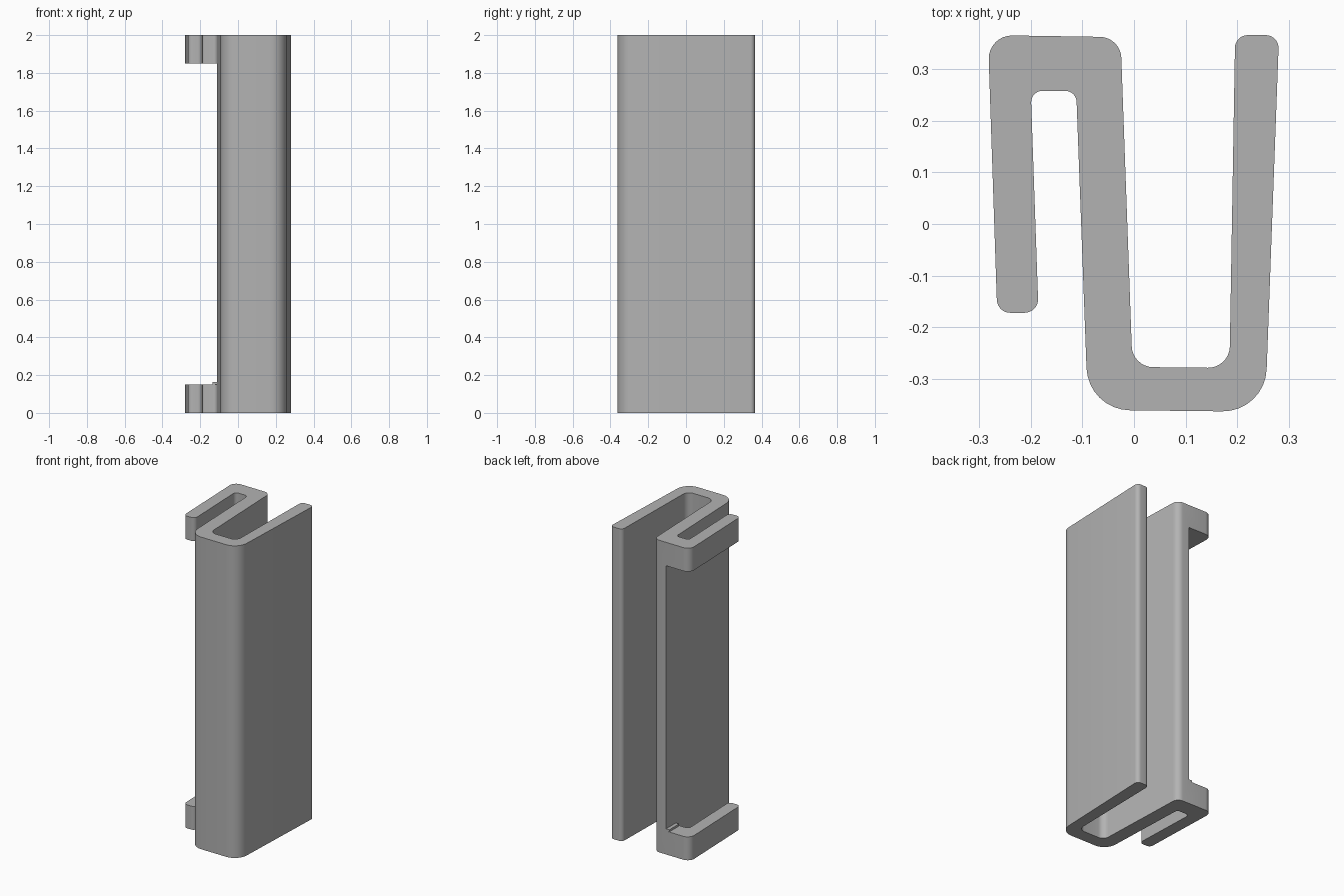
import bpy, bmesh, math
from mathutils import Vector

if "Cube" in bpy.data.objects:
    bpy.data.objects.remove(bpy.data.objects["Cube"])

HEIGHT = 2.0
TAB = 0.15  # height of the hooked tabs left at both ends

grey = bpy.data.materials.new("plain grey")
grey.diffuse_color = (0.45, 0.45, 0.45, 1)
grey.use_nodes = True
grey.node_tree.nodes["Principled BSDF"].inputs["Base Color"].default_value = grey.diffuse_color

# S-shaped section: x, y, corner radius
CORNERS = [
    (-0.283, 0.366, 0.045), (-0.026, 0.362, 0.042),
    (-0.003, -0.277, 0.042), (0.185, -0.279, 0.042),
    (0.196, 0.366, 0.025), (0.281, 0.366, 0.025),
    (0.254, -0.364, 0.085), (-0.089, -0.360, 0.085),
    (-0.112, 0.258, 0.022), (-0.200, 0.258, 0.022),
    (-0.185, -0.172, 0.026), (-0.265, -0.172, 0.026),
]


def rounded(corners, steps=8):
    """Replace every corner with an arc tangent to its two sides."""
    out = []
    for i, (x, y, r) in enumerate(corners):
        p = Vector((x, y))
        a = (Vector(corners[i - 1][:2]) - p).normalized()
        b = (Vector(corners[(i + 1) % len(corners)][:2]) - p).normalized()
        half = a.angle(b) / 2
        centre = p + (a + b).normalized() * (r / math.sin(half))
        start = p + a * (r / math.tan(half)) - centre
        end = p + b * (r / math.tan(half)) - centre
        sweep = start.angle(end)
        for k in range(steps + 1):
            t = k / steps
            out.append(centre + (start * math.sin((1 - t) * sweep)
                                 + end * math.sin(t * sweep)) / math.sin(sweep))
    return out


def extrude(name, points, z0, z1):
    bm = bmesh.new()
    face = bm.faces.new([bm.verts.new((x, y, z0)) for x, y in points])
    res = bmesh.ops.extrude_face_region(bm, geom=[face])
    verts = [v for v in res["geom"] if isinstance(v, bmesh.types.BMVert)]
    bmesh.ops.translate(bm, verts=verts, vec=(0, 0, z1 - z0))
    bmesh.ops.recalc_face_normals(bm, faces=bm.faces)
    mesh = bpy.data.meshes.new(name)
    bm.to_mesh(mesh)
    bm.free()
    mesh.materials.append(grey)
    obj = bpy.data.objects.new(name, mesh)
    bpy.context.collection.objects.link(obj)
    return obj


def rect(x0, x1, y0, y1):
    return [(x0, y0), (x1, y0), (x1, y1), (x0, y1)]


# Clip body, with the hook removed between the end tabs
body = extrude("clip_body", rounded(CORNERS), 0, HEIGHT)
cutter = extrude("hook_cutter", rect(-0.5, -0.1115, -0.6, 0.6), TAB, HEIGHT - TAB)
mod = body.modifiers.new("hook gap", "BOOLEAN")
mod.operation = "DIFFERENCE"
mod.solver = "EXACT"
mod.object = cutter
bpy.context.view_layer.objects.active = body
body.select_set(True)
bpy.ops.object.modifier_apply(modifier=mod.name)
bpy.data.objects.remove(cutter)
bpy.ops.object.shade_smooth_by_angle(angle=math.radians(30))

# Small ledge on the lower tab
extrude("ledge", rect(-0.135, -0.105, 0.262, 0.362), TAB - 0.01, TAB + 0.013)
